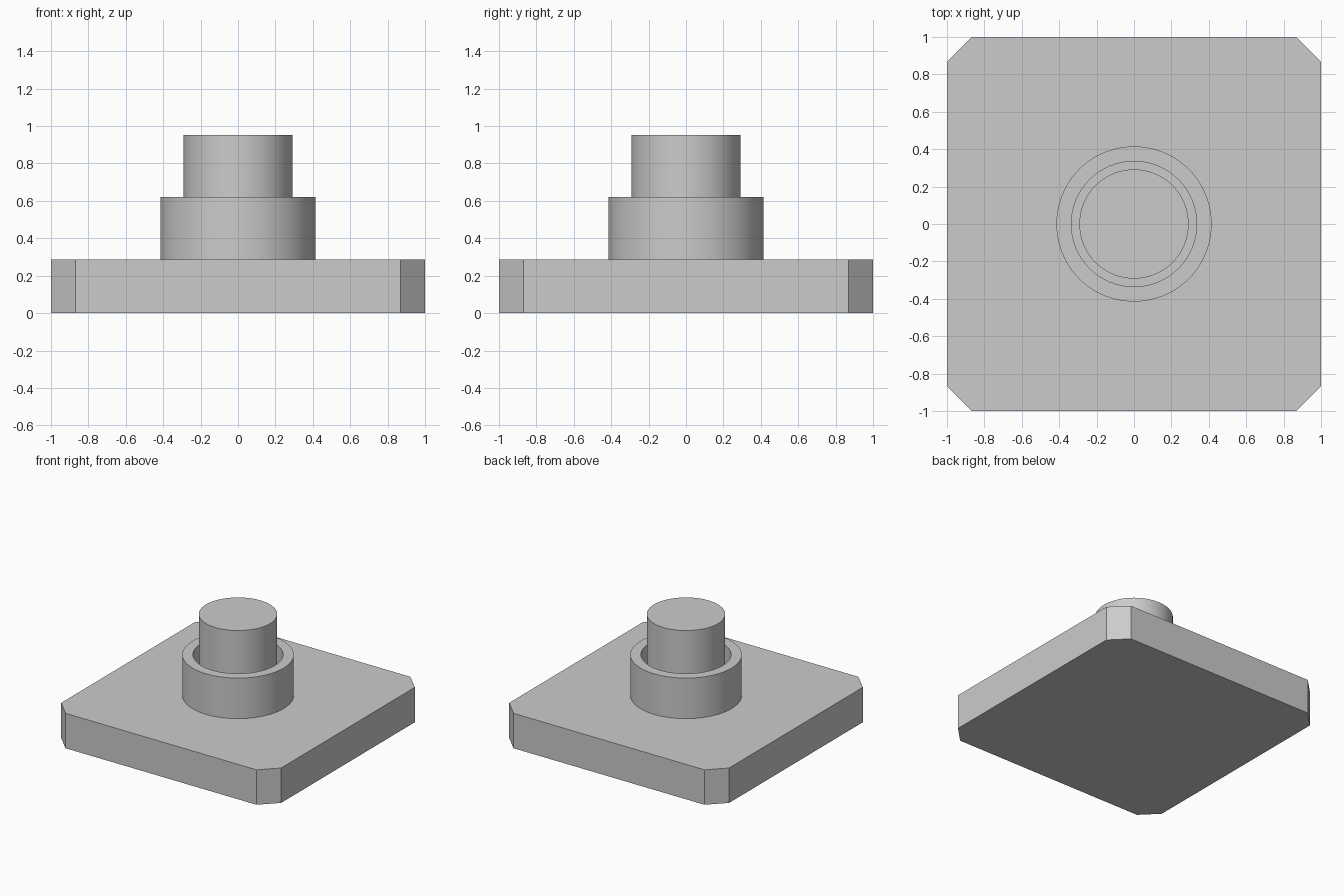
import bpy
import bmesh
from math import cos, sin, tau, radians

if "Cube" in bpy.data.objects:
    bpy.data.objects.remove(bpy.data.objects["Cube"], do_unlink=True)

BASE_TOP, COLLAR_TOP, PIN_TOP = 0.287, 0.62, 0.953
SEGMENTS = 96

# Single plain grey finish
grey = bpy.data.materials.new("plain grey")
grey.use_nodes = True
colour = (0.6, 0.6, 0.6, 1)
grey.diffuse_color = colour
grey.node_tree.nodes["Principled BSDF"].inputs["Base Color"].default_value = colour


def finish(name, bm, smooth=False):
    bmesh.ops.recalc_face_normals(bm, faces=bm.faces)
    mesh = bpy.data.meshes.new(name)
    bm.to_mesh(mesh)
    bm.free()
    mesh.materials.append(grey)
    obj = bpy.data.objects.new(name, mesh)
    bpy.context.collection.objects.link(obj)
    if smooth:
        bpy.ops.object.select_all(action="DESELECT")
        obj.select_set(True)
        bpy.context.view_layer.objects.active = obj
        bpy.ops.object.shade_smooth_by_angle(angle=radians(30))
    return obj


def prism(name, outline, bottom, top, smooth=False):
    bm = bmesh.new()
    face = bm.faces.new([bm.verts.new((x, y, bottom)) for x, y in outline])
    result = bmesh.ops.extrude_face_region(bm, geom=[face], use_keep_orig=True)
    upper = [v for v in result["geom"] if isinstance(v, bmesh.types.BMVert)]
    bmesh.ops.translate(bm, verts=upper, vec=(0, 0, top - bottom))
    return finish(name, bm, smooth)


def circle(radius):
    angles = [tau * i / SEGMENTS for i in range(SEGMENTS)]
    return [(radius * cos(a), radius * sin(a)) for a in angles]


def tube(name, outer, inner, bottom, top):
    bm = bmesh.new()
    loops = [[bm.verts.new((x, y, z)) for x, y in circle(r)]
             for r, z in ((outer, bottom), (outer, top), (inner, top), (inner, bottom))]
    for k in range(len(loops)):
        a, b = loops[k], loops[(k + 1) % len(loops)]
        for i in range(SEGMENTS):
            j = (i + 1) % SEGMENTS
            bm.faces.new((a[i], a[j], b[j], b[i]))
    return finish(name, bm, True)


# Square base plate with chamfered corners
c = 0.868
corners = [(1, -c), (1, c), (c, 1), (-c, 1), (-1, c), (-1, -c), (-c, -1), (c, -1)]
prism("base_plate", corners, 0, BASE_TOP)

# Hollow collar with the pin standing free inside it
tube("collar", 0.415, 0.335, BASE_TOP, COLLAR_TOP)
prism("centre_pin", circle(0.292), BASE_TOP, PIN_TOP, True)
